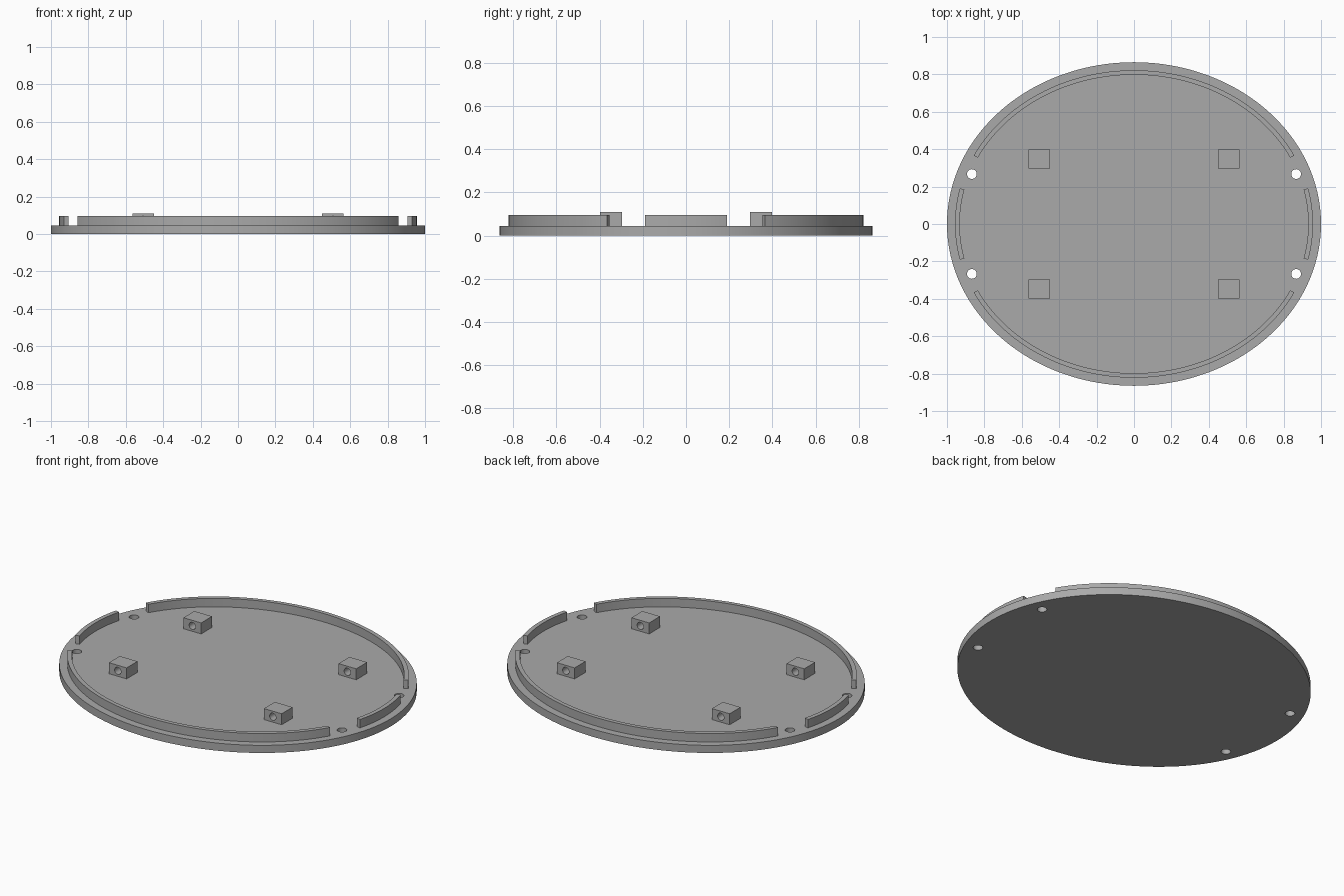
import bpy
import bmesh
from math import sin, cos, pi, radians

if "Cube" in bpy.data.objects:
    bpy.data.objects.remove(bpy.data.objects["Cube"])

grey = bpy.data.materials.new("plain grey")
grey.use_nodes = True
GREY = (0.4, 0.4, 0.4, 1)
grey.diffuse_color = GREY
grey.node_tree.nodes["Principled BSDF"].inputs["Base Color"].default_value = GREY

PLATE_TOP, WALL_TOP, BLOCK_TOP = 0.045, 0.095, 0.11


def arc(a, b, start, end, count):
    """Points along an ellipse, angles in radians."""
    return [(a * cos(t), b * sin(t)) for t in
            (start + (end - start) * i / count for i in range(count + 1))]


def prism(name, outline, low, high):
    """Extrude a flat outline upwards."""
    bm = bmesh.new()
    face = bm.faces.new([bm.verts.new((x, y, low)) for x, y in outline])
    top = bmesh.ops.extrude_face_region(bm, geom=[face])["geom"]
    verts = [v for v in top if isinstance(v, bmesh.types.BMVert)]
    bmesh.ops.translate(bm, verts=verts, vec=(0, 0, high - low))
    bmesh.ops.recalc_face_normals(bm, faces=bm.faces)
    mesh = bpy.data.meshes.new(name)
    bm.to_mesh(mesh)
    bm.free()
    mesh.materials.append(grey)
    obj = bpy.data.objects.new(name, mesh)
    bpy.context.collection.objects.link(obj)
    return obj


def smooth(obj):
    bpy.ops.object.select_all(action="DESELECT")
    obj.select_set(True)
    bpy.context.view_layer.objects.active = obj
    bpy.ops.object.shade_smooth_by_angle(angle=radians(30))


def drill(obj, radius, depth, location, rotation=(0, 0, 0)):
    """Cut a round hole through the object and drop the cutter."""
    bpy.ops.mesh.primitive_cylinder_add(vertices=24, radius=radius, depth=depth,
                                        location=location, rotation=rotation)
    cutter = bpy.context.object
    cutter.hide_render = True
    cutter.data.materials.append(grey)
    mod = obj.modifiers.new("hole", "BOOLEAN")
    mod.operation, mod.solver, mod.object = "DIFFERENCE", "EXACT", cutter
    bpy.context.view_layer.objects.active = obj
    bpy.ops.object.modifier_apply(modifier=mod.name)
    bpy.data.objects.remove(cutter)


CORNERS = [(sx, sy) for sx in (1, -1) for sy in (1, -1)]

# Oval base plate with four screw holes
plate = prism("base_plate", arc(1, 0.865, 0, 2 * pi, 128)[:-1], 0, PLATE_TOP)
for sx, sy in CORNERS:
    drill(plate, 0.026, 0.3, (sx * 0.867, sy * 0.267, 0))
smooth(plate)

# Locating lip, in two long and two short arcs
LIPS = {"left_lip": (-13.4, 13.4, 16), "back_lip": (26.4, 153.6, 64),
        "right_lip": (166.6, 193.4, 16), "front_lip": (206.4, 333.6, 64)}
for name, (start, end, count) in LIPS.items():
    start, end = radians(start), radians(end)
    outline = (arc(0.957, 0.822, start, end, count)
               + arc(0.932, 0.798, end, start, count))
    smooth(prism(name, outline, PLATE_TOP, WALL_TOP))

# Mounting blocks, each bored through from front to back
for sx, sy in CORNERS:
    name = f"{'back' if sy > 0 else 'front'}_{'left' if sx > 0 else 'right'}_block"
    cx, cy, w, d = sx * 0.507, sy * 0.348, 0.058, 0.051
    outline = [(cx - w, cy - d), (cx + w, cy - d), (cx + w, cy + d), (cx - w, cy + d)]
    block = prism(name, outline, PLATE_TOP, BLOCK_TOP)
    drill(block, 0.021, 0.3, (cx, cy, 0.077), (pi / 2, 0, 0))
    smooth(block)
